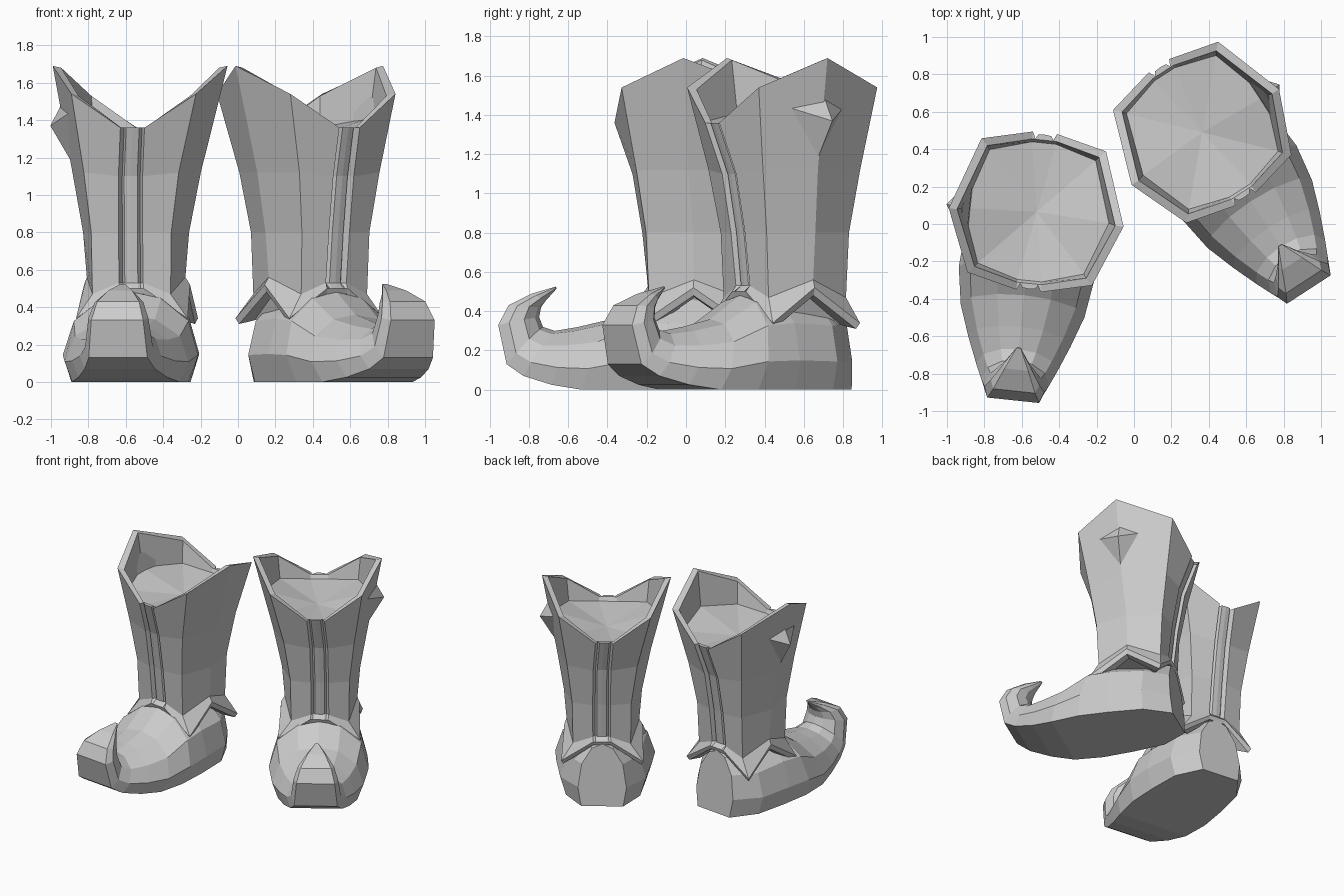
import bpy, bmesh, math
from mathutils import Matrix, Vector

if "Cube" in bpy.data.objects:
    bpy.data.objects.remove(bpy.data.objects["Cube"])


def make_object(name, bm, place):
    """Turn a bmesh into a flat shaded object placed by a matrix."""
    bm.transform(place)
    bmesh.ops.recalc_face_normals(bm, faces=bm.faces)
    mesh = bpy.data.meshes.new(name)
    bm.to_mesh(mesh)
    bm.free()
    obj = bpy.data.objects.new(name, mesh)
    bpy.context.collection.objects.link(obj)
    return obj


def loft(rings):
    """Bridge closed rings of equal length and cap both ends."""
    bm = bmesh.new()
    loops = [[bm.verts.new(p) for p in r] for r in rings]
    n = len(rings[0])
    for a, b in zip(loops, loops[1:]):
        for i in range(n):
            j = (i + 1) % n
            bm.faces.new((a[i], a[j], b[j], b[i]))
    caps = [bm.faces.new(loops[0]), bm.faces.new(loops[-1])]
    return bm, caps


def shaft_ring(shift, seam, diag, side, groove):
    """Eight sided ring with a sunken piped seam at front and back.
    seam = (y, z), diag = (x, y, z), side = (x, y, z)"""
    sy, sz = seam
    dx, dy, dz = diag
    half = []
    for s in (-1, 1):
        part = [(0, s * (sy - groove * 0.3), sz),
                (0.035, s * (sy - groove * 0.4), sz),
                (0.048, s * (sy - groove), sz),
                (0.065, s * sy, sz),
                (dx, s * dy, dz)]
        half += part + [side] if s < 0 else part[::-1]
    left = [(-x, y, z) for x, y, z in half[1:-1]][::-1]
    return [(x + shift, y, z) for x, y, z in half + left]


def foot_ring(low, top, w):
    """Nine sided section between a low and a top (y, z) point."""
    low, top = Vector(low), Vector(top)
    prof = [(0.90, 0.0), (1.04, 0.30), (0.88, 0.68), (0.45, 0.93)]
    right = [(w * k, *low.lerp(top, t)) for k, t in prof]
    left = [(-x, y, z) for x, y, z in right[::-1]]
    return [(x - 0.02, y, z) for x, y, z in right + [(0, *top)] + left]


SHAFT = [  # from the inner floor over the rim and down to the flared hem
    (0, (0.37, 1.33), (0.285, 0.305, 1.36), (0.39, -0.02, 1.41), 0.0),
    (0, (0.385, 1.36), (0.30, 0.325, 1.53), (0.425, -0.03, 1.68), 0.0),
    (0, (0.425, 1.36), (0.335, 0.36, 1.54), (0.47, -0.03, 1.69), 0.035),
    (-0.02, (0.335, 1.10), (0.255, 0.295, 1.12), (0.345, -0.02, 1.12), 0.035),
    (-0.025, (0.285, 0.80), (0.215, 0.25, 0.80), (0.285, 0.0, 0.80), 0.035),
    (-0.025, (0.255, 0.53), (0.21, 0.235, 0.47), (0.265, 0.0, 0.56), 0.03),
    (-0.02, (0.275, 0.50), (0.30, 0.265, 0.34), (0.285, 0.0, 0.52), 0.0),
    (-0.02, (0.265, 0.47), (0.285, 0.25, 0.31), (0.275, 0.0, 0.48), 0.0),
    (-0.02, (0.22, 0.46), (0.22, 0.20, 0.33), (0.23, 0.0, 0.47), 0.0),
]

FOOT = [  # from the heel to the curled tip
    ((0.31, 0.0), (0.27, 0.48), 0.17),
    ((0.12, 0.0), (0.12, 0.48), 0.30),
    ((-0.13, 0.0), (-0.13, 0.50), 0.335),
    ((-0.36, 0.0), (-0.27, 0.48), 0.35),
    ((-0.57, 0.0), (-0.45, 0.36), 0.32),
    ((-0.73, 0.025), (-0.62, 0.32), 0.265),
    ((-0.88, 0.07), (-0.74, 0.30), 0.21),
    ((-0.97, 0.13), (-0.80, 0.32), 0.175),
    ((-1.015, 0.33), (-0.82, 0.37), 0.155),
    ((-0.965, 0.43), (-0.81, 0.42), 0.125),
    ((-0.85, 0.49), (-0.785, 0.455), 0.07),
    ((-0.735, 0.525), (-0.73, 0.515), 0.012),
]


def build_boot(tag, centre, angle, mirror):
    place = Matrix.Translation((*centre, 0)) @ Matrix.Rotation(math.radians(angle), 4, 'Z')
    place = place @ Matrix.Diagonal((mirror, 1, 1, 1))

    # Shaft with rim, lining floor and zigzag hem
    bm, caps = loft([shaft_ring(*r) for r in SHAFT])
    hub = bmesh.ops.poke(bm, faces=[caps[0]])["verts"][0]
    hub.co = (0, 0, 1.30)
    make_object(tag + "_shaft", bm, place)

    # Foot with curled toe
    bm, caps = loft([foot_ring(*r) for r in FOOT])
    make_object(tag + "_foot", bm, place)

    # Pointed stud on the outer side
    bm = bmesh.new()
    base = [bm.verts.new(p) for p in ((-0.36, -0.20, 1.44), (-0.40, -0.02, 1.53),
                                      (-0.36, 0.14, 1.44), (-0.33, -0.03, 1.11))]
    apex = bm.verts.new((-0.485, -0.01, 1.37))
    bm.faces.new(base)
    for i in range(4):
        bm.faces.new((base[i], base[(i + 1) % 4], apex))
    make_object(tag + "_stud", bm, place)


build_boot("left_boot", (-0.52, 0.065), -6, 1)
build_boot("right_boot", (0.365, 0.49), 33, -1)
